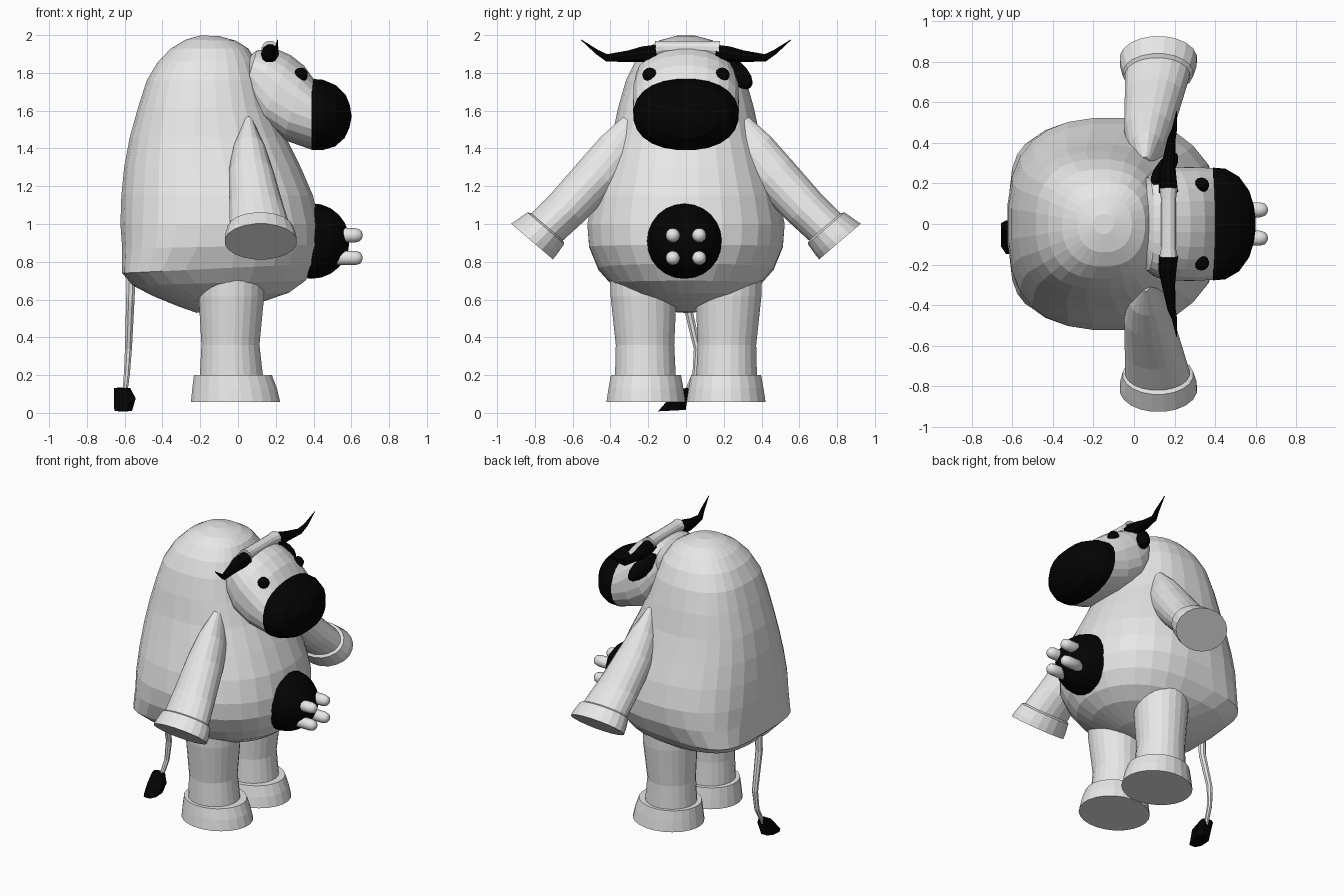
import bpy, bmesh, math
from mathutils import Vector


def material(name, rgb):
    m = bpy.data.materials.new(name)
    m.diffuse_color = (*rgb, 1)
    return m


WHITE = material("hide white", (0.8, 0.8, 0.8))
BLACK = material("patch black", (0.001, 0.001, 0.001))


def finish(name, bm, mat, smooth=False):
    bmesh.ops.recalc_face_normals(bm, faces=bm.faces[:])
    me = bpy.data.meshes.new(name)
    bm.to_mesh(me)
    bm.free()
    me.materials.append(mat)
    for p in me.polygons:
        p.use_smooth = smooth
    ob = bpy.data.objects.new(name, me)
    bpy.context.collection.objects.link(ob)
    return ob


def ring(c, u, v, n, k=1.0, kback=None):
    """Superellipse ring; k below 1 is boxier, kback applies to the -u half."""
    pts = []
    for i in range(n):
        a = 2 * math.pi * (i + 0.5) / n
        ca, sa = math.cos(a), math.sin(a)
        e = kback if kback and ca < 0 else k
        pts.append(Vector(c) + Vector(u) * math.copysign(abs(ca) ** e, ca)
                   + Vector(v) * math.copysign(abs(sa) ** e, sa))
    return pts


def loft(name, rings, mat, smooth=False):
    bm = bmesh.new()
    rows = [[bm.verts.new(p) for p in r] for r in rings]
    n = len(rows[0])
    for a, b in zip(rows, rows[1:]):
        for i in range(n):
            j = (i + 1) % n
            bm.faces.new((a[i], a[j], b[j], b[i]))
    bm.faces.new(rows[0])
    bm.faces.new(rows[-1])
    return finish(name, bm, mat, smooth)


def span(x0, z0, x1, z1, hw, n, k=1.0, kback=None):
    """Ring between two points of the side silhouette with half width hw."""
    return ring(((x0 + x1) / 2, 0, (z0 + z1) / 2),
                ((x1 - x0) / 2, 0, (z1 - z0) / 2), (0, hw, 0), n, k, kback)


def tube(name, path, mat, n=10, smooth=False):
    """Round tube along (x, y, z, radius) points."""
    pts = [Vector(p[:3]) for p in path]
    rings = []
    for i, p in enumerate(path):
        d = (pts[min(i + 1, len(pts) - 1)] - pts[max(i - 1, 0)]).normalized()
        u = d.cross(Vector((1, 0, 0))).normalized()
        if u.length < 0.5:
            u = Vector((0, 1, 0))
        rings.append(ring(pts[i], u * p[3], d.cross(u) * p[3], n))
    return loft(name, rings, mat, smooth)


def ball(name, c, r, mat, axis=None, seg=20, smooth=False):
    bm = bmesh.new()
    bmesh.ops.create_uvsphere(bm, u_segments=seg, v_segments=seg // 2, radius=1)
    bmesh.ops.scale(bm, vec=r, verts=bm.verts[:])
    if axis:
        q = Vector(axis).to_track_quat('Z', 'Y')
        bmesh.ops.rotate(bm, cent=(0, 0, 0), matrix=q.to_matrix(), verts=bm.verts[:])
    bmesh.ops.translate(bm, vec=c, verts=bm.verts[:])
    return finish(name, bm, mat, smooth)


# Body: back point, front point, half width, squareness of front and rump
body = [(-.20, 1.998, -.10, 1.995, .05, 1, 1), (-.28, 1.975, -.01, 1.97, .14, .9, .9),
        (-.355, 1.93, .055, 1.93, .21, .85, .85), (-.425, 1.86, .10, 1.86, .27, .82, .82),
        (-.485, 1.76, .14, 1.76, .32, .82, .8), (-.53, 1.62, .185, 1.62, .36, .84, .8),
        (-.575, 1.46, .255, 1.46, .395, .86, .8), (-.605, 1.30, .335, 1.30, .445, .88, .8),
        (-.62, 1.15, .40, 1.15, .495, .9, .79), (-.625, 1.0, .435, 1.0, .525, .9, .75),
        (-.615, .87, .44, .89, .515, .9, .65), (-.615, .74, .415, .79, .465, .92, .48),
        (-.56, .675, .36, .70, .40, .95, .6), (-.455, .62, .27, .635, .31, 1, .8),
        (-.32, .565, .09, .575, .17, 1, 1), (-.22, .53, -.10, .535, .05, 1, 1)]
loft("body", [span(*b[:5], 28, b[5], b[6]) for b in body], WHITE)

# Head (squarer underneath) and muzzle
head = [(.045, 1.80, .06, 1.89, .15, .7), (.04, 1.72, .10, 1.92, .23, .65),
        (.06, 1.63, .20, 1.93, .265, .6), (.12, 1.53, .28, 1.895, .28, .6),
        (.24, 1.445, .35, 1.84, .282, .7), (.395, 1.39, .40, 1.77, .277, .9)]
loft("head", [span(*h[:5], 24, .95, h[5]) for h in head], WHITE)
muzzle = [(.39, 1.39, .39, 1.77, .28), (.45, 1.39, .45, 1.765, .275),
          (.515, 1.41, .52, 1.735, .235), (.565, 1.455, .57, 1.685, .165),
          (.59, 1.51, .592, 1.63, .09), (.60, 1.56, .60, 1.58, .02)]
loft("muzzle", [span(*m, 24, .9) for m in muzzle], BLACK)

# Horn band across the crown, and one hanging ear
tube("horn_band", [(.17, -.16, 1.925, .046), (.17, -.12, 1.93, .038),
                   (.17, .12, 1.93, .038), (.17, .175, 1.925, .046)], WHITE, 12)
ball("ear", (.15, .268, 1.80), (.045, .058, .12), BLACK, (.10, .14, -.14), 14)

# Udder
ball("udder", (.39, -.008, .91), (.2, .2, .2), BLACK, (1, 0, 0), 24)

for s, side in ((1, "left"), (-1, "right")):
    ball(side + "_eye", (.333, s * .192, 1.79), (.038, .038, .038), BLACK, seg=14)
    tube(side + "_horn", [(.17, s * .155, 1.905, .047), (.165, s * .23, 1.898, .044),
                          (.17, s * .30, 1.888, .033), (.185, s * .42, 1.88, .02),
                          (.20, s * .47, 1.91, .013), (.21, s * .555, 1.975, .002)],
         BLACK)

    # Teats with rounded tips
    for z, level in ((.94, "upper"), (.82, "lower")):
        tube(f"{side}_{level}_teat",
             [(x, s * .07, z, r) for x, r in
              ((.48, .038), (.62, .038), (.645, .031), (.656, .018), (.66, .004))],
             WHITE, 14, True)

    # Arm: x, y, z, radius along x, radius across, ending in a flared cuff
    arm = [(.055, .275, 1.52, .03, .075), (.06, .36, 1.385, .09, .12),
           (.07, .46, 1.265, .12, .125), (.098, .63, 1.085, .145, .115),
           (.115, .735, .985, .16, .112), (.118, .742, .978, .175, .13),
           (.12, .79, .93, .19, .142), (.12, .815, .907, .192, .147)]
    loft(side + "_arm",
         [ring((x, s * y, z), (rx, 0, 0), (0, s * ru * .76, ru * .65), 20)
          for x, y, z, rx, ru in arm], WHITE)

    # Leg: x centre, y centre, z, radius x, radius y, ending in a wide hoof
    leg = [(-.035, .225, .70, .175, .178), (-.035, .225, .62, .175, .176),
           (-.04, .217, .36, .155, .156), (-.035, .215, .20, .168, .162),
           (-.027, .212, .20, .208, .187), (-.018, .212, .13, .226, .2),
           (-.013, .212, .058, .238, .211)]
    loft(side + "_leg", [ring((x, s * y, z), (rx, 0, 0), (0, ry, 0), 24)
                         for x, y, z, rx, ry in leg], WHITE)

# Tail with a wedge-shaped tuft that sweeps to one side
tube("tail", [(-.565, 0, .75, .026), (-.57, 0, .6, .024), (-.575, .03, .47, .022),
              (-.58, .06, .34, .02), (-.588, .05, .21, .017),
              (-.60, 0, .10, .014)], WHITE, 8)
loft("tail_tuft", [ring(c, (rx, 0, 0), (0, ry, rz), 8, .8)
                   for c, rx, ry, rz in (((-.613, -.008, .13), .045, .026, .004),
                                         ((-.60, -.045, .075), .06, .058, .012),
                                         ((-.608, -.075, .012), .05, .078, .004))],
     BLACK)
